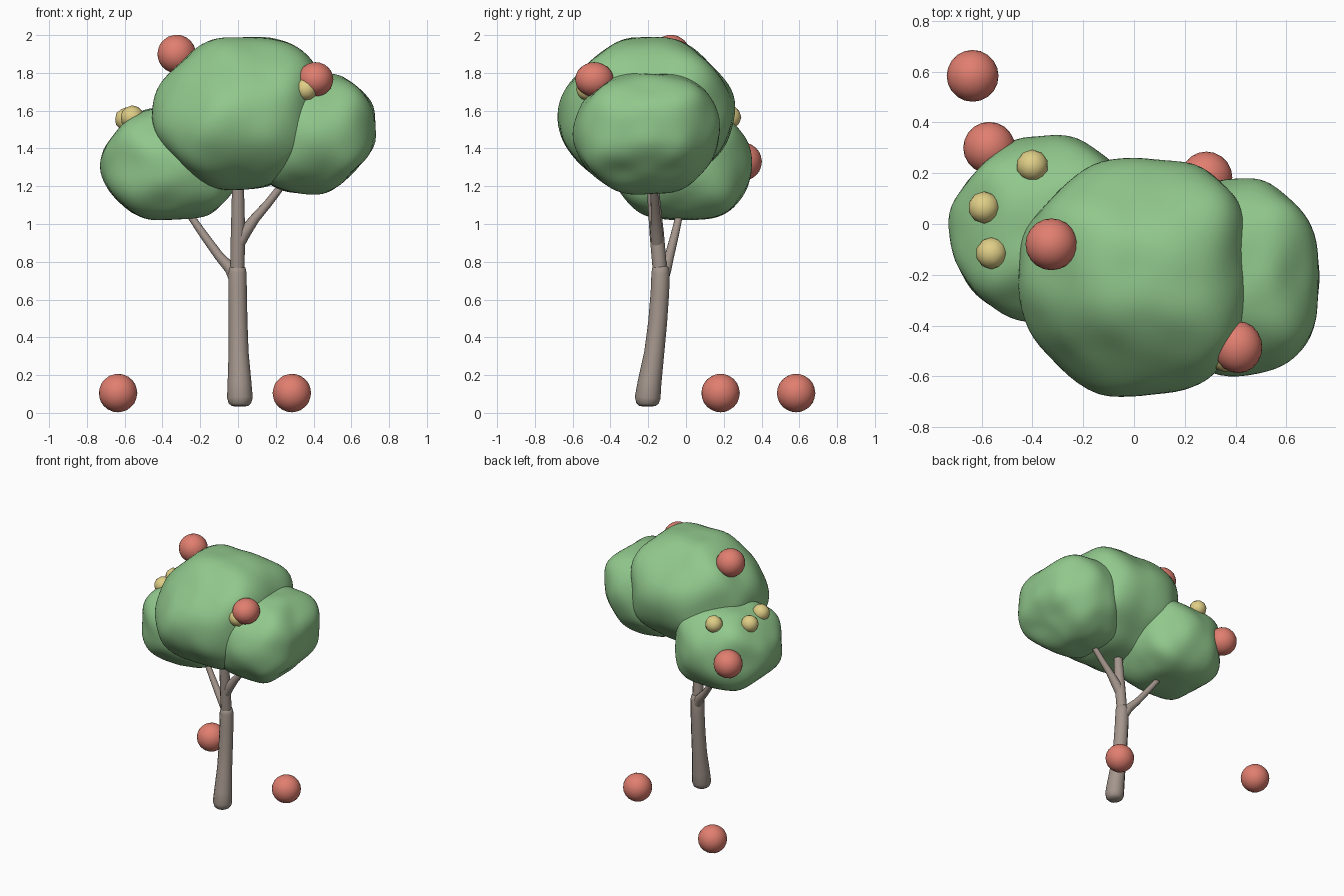
import bpy
import bmesh
from mathutils import Vector, noise

if "Cube" in bpy.data.objects:
    bpy.data.objects.remove(bpy.data.objects["Cube"], do_unlink=True)


def material(name, rgb):
    mat = bpy.data.materials.new(name)
    mat.use_nodes = True
    mat.diffuse_color = (*rgb, 1)
    mat.node_tree.nodes["Principled BSDF"].inputs["Base Color"].default_value = (*rgb, 1)
    return mat


GREEN = material("leaf green", (0.285, 0.58, 0.265))
BROWN = material("bark brown", (0.37, 0.305, 0.265))
RED = material("fruit red", (0.75, 0.21, 0.16))
GOLD = material("blossom gold", (0.74, 0.62, 0.24))


def add_object(name, data, mat):
    obj = bpy.data.objects.new(name, data)
    bpy.context.scene.collection.objects.link(obj)
    data.materials.append(mat)
    return obj


def ball(name, centre, radius, detail, mat):
    bm = bmesh.new()
    bmesh.ops.create_icosphere(bm, subdivisions=detail, radius=radius)
    for face in bm.faces:
        face.smooth = True
    mesh = bpy.data.meshes.new(name)
    bm.to_mesh(mesh)
    bm.free()
    obj = add_object(name, mesh, mat)
    obj.location = centre
    return obj


# Directions of the flattened sides of a leaf clump
AXES = [Vector(a) for a in ((1, 0, 0), (-1, 0, 0), (0, 1, 0), (0, -1, 0), (0, 0, 1), (0, 0, -1))]
SIDES = AXES + [(a + b).normalized() for i, a in enumerate(AXES)
                for b in AXES[i + 1:] if a.dot(b) == 0]


def clump(name, centre, reach, diagonals, corners=()):
    """Rounded lump: reach along +x -x +y -y +z -z, then along diagonals and trimmed corners."""
    obj = ball(name, centre, 1, 5, GREEN)
    limits = list(zip(SIDES, reach + diagonals))
    limits += [(Vector(n).normalized(), h) for n, h in corners]
    verts = obj.data.vertices
    for v in verts:
        d = v.co.normalized()
        total = sum((max(0, d.dot(n)) / h) ** 10 for n, h in limits)
        wobble = 1 + 0.03 * noise.noise(d * 2.3 + Vector(centre) * 5)
        v.co = d * total ** -0.1 * wobble
    # Stretch each half so that it meets its reach exactly
    for k in range(3):
        high = max(v.co[k] for v in verts)
        low = -min(v.co[k] for v in verts)
        for v in verts:
            v.co[k] *= reach[2 * k] / high if v.co[k] > 0 else reach[2 * k + 1] / low
    return obj


# Diagonal order: +x+y +x-y +x+z +x-z, -x+y -x-y -x+z -x-z, +y+z +y-z -y+z -y-z
clump("crown_middle", (0, -0.21, 1.585), [.465, .455, .47, .47, .405, .405],
      [.51, .48, .475, .42, .445, .45, .41, .40, .42, .42, .40, .43],
      [((-1, -1, 1), .40)])
clump("crown_left", (0.40, -0.21, 1.48), [.33, .33, .39, .39, .32, .325],
      [.37, .38, .34, .295, .35, .36, .32, .36, .38, .36, .355, .355],
      [((1, 1, -1), .36)])
clump("crown_right", (-0.35, -0.02, 1.32), [.36, .38, .37, .37, .30, .30],
      [.37, .37, .34, .34, .35, .36, .325, .34, .34, .355, .33, .34])


def limb(name, path):
    """Tapered tube along (x, y, z, radius) points."""
    curve = bpy.data.curves.new(name, "CURVE")
    curve.dimensions = "3D"
    curve.bevel_depth = 1
    curve.bevel_resolution = 4
    curve.use_fill_caps = True
    spline = curve.splines.new("POLY")
    spline.points.add(len(path) - 1)
    for point, (x, y, z, r) in zip(spline.points, path):
        point.co = (x, y, z, 1)
        point.radius = r
    spline.use_smooth = True
    obj = add_object(name, curve, BROWN)
    bpy.ops.object.select_all(action="DESELECT")
    obj.select_set(True)
    bpy.context.view_layer.objects.active = obj
    bpy.ops.object.convert(target="MESH")
    bpy.ops.object.shade_smooth()


# Trunk and branches
limb("trunk", [(.010, -.204, .033, .020), (.010, -.204, .037, .044), (.010, -.204, .05, .059),
               (.010, -.203, .08, .068), (.008, -.193, .16, .063), (.003, -.168, .32, .053),
               (0, -.150, .48, .050), (-.002, -.138, .64, .049), (-.003, -.135, .74, .048),
               (-.003, -.136, .768, .043), (-.003, -.137, .782, .025)])
limb("upper_trunk", [(-.003, -.137, .72, .036), (-.003, -.142, .80, .038), (0, -.155, .95, .038),
                     (0, -.168, 1.10, .034), (0, -.180, 1.25, .030)])
limb("right_branch", [(-.008, -.130, .70, .036), (-.04, -.108, .765, .032), (-.10, -.088, .83, .025),
                      (-.18, -.060, .94, .022), (-.27, -.030, 1.07, .018)])
limb("left_branch", [(.005, -.152, .90, .034), (.035, -.156, .955, .034), (.09, -.160, 1.03, .026),
                     (.16, -.165, 1.11, .022), (.26, -.175, 1.24, .019)])

# Fruit on the crown and on the ground
FRUIT = [(-.635, .583, .105), (.285, .183, .105), (-.57, .30, 1.33),
         (-.325, -.08, 1.90), (.41, -.485, 1.765)]
for i, spot in enumerate(FRUIT):
    fruit = ball(f"fruit_{i + 1}", spot, .102, 3, RED)
    if i == 4:
        fruit.scale = (.93, 1, .9)

# Small blossoms
BLOSSOMS = [(-.40, .23, 1.565), (-.59, .065, 1.555), (-.56, -.115, 1.565), (.36, -.52, 1.715)]
for i, spot in enumerate(BLOSSOMS):
    ball(f"blossom_{i + 1}", spot, .063, 2, GOLD)
